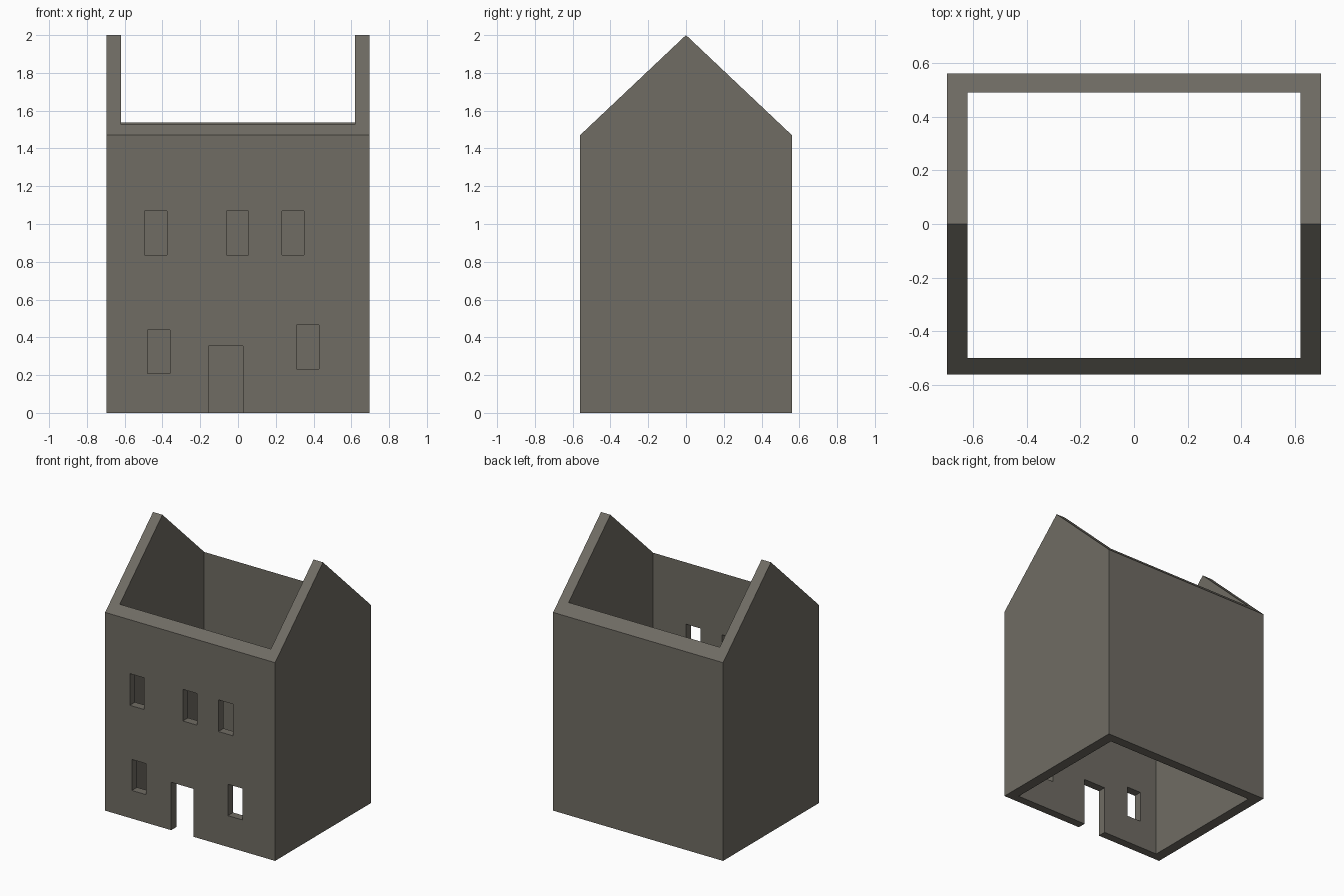
import bpy, bmesh
from mathutils import Vector

if "Cube" in bpy.data.objects:
    bpy.data.objects.remove(bpy.data.objects["Cube"])

W, D = 0.697, 0.561          # half width, half depth
EAVES, RIDGE = 1.47, 2.0

stone = bpy.data.materials.new("grey stone")
stone.diffuse_color = (0.16, 0.15, 0.126, 1)
stone.use_nodes = True
stone.node_tree.nodes["Principled BSDF"].inputs["Base Color"].default_value = stone.diffuse_color


def prism(name, profile, x0, x1):
    """Extrude a (y, z) profile along x."""
    bm = bmesh.new()
    face = bm.faces.new([bm.verts.new((x0, y, z)) for y, z in profile])
    ext = bmesh.ops.extrude_face_region(bm, geom=[face])
    moved = [v for v in ext["geom"] if isinstance(v, bmesh.types.BMVert)]
    bmesh.ops.translate(bm, verts=moved, vec=Vector((x1 - x0, 0, 0)))
    bmesh.ops.recalc_face_normals(bm, faces=bm.faces[:])
    mesh = bpy.data.meshes.new(name)
    bm.to_mesh(mesh)
    bm.free()
    mesh.materials.append(stone)
    obj = bpy.data.objects.new(name, mesh)
    bpy.context.collection.objects.link(obj)
    return obj


def box(name, x0, x1, y0, y1, z0, z1):
    return prism(name, [(y0, z0), (y1, z0), (y1, z1), (y0, z1)], x0, x1)


# Solid gabled block
house = prism("house_walls",
              [(-D, 0), (D, 0), (D, EAVES), (0, RIDGE), (-D, EAVES)], -W, W)

# Hollow interior, open at top and bottom
cutters = [box("interior_cutter", -0.62, 0.62, -0.50, 0.49, -0.5, 2.5)]

# Door and windows through the front wall: x start, x end, z start, z end
openings = [
    (-0.155, 0.027, -0.2, 0.355),
    (-0.495, -0.377, 0.835, 1.07),
    (-0.06, 0.055, 0.835, 1.07),
    (0.232, 0.35, 0.835, 1.07),
    (-0.478, -0.36, 0.208, 0.438),
    (0.31, 0.428, 0.232, 0.465),
]
for x0, x1, z0, z1 in openings:
    cutters.append(box("opening_cutter", x0, x1, -0.8, -0.3, z0, z1))

# Cut everything, then discard the cutters
bpy.context.view_layer.objects.active = house
for cutter in cutters:
    cutter.hide_render = True
    mod = house.modifiers.new("cut", "BOOLEAN")
    mod.operation = "DIFFERENCE"
    mod.solver = "EXACT"
    mod.object = cutter
    bpy.ops.object.modifier_apply(modifier=mod.name)
    bpy.data.objects.remove(cutter)
